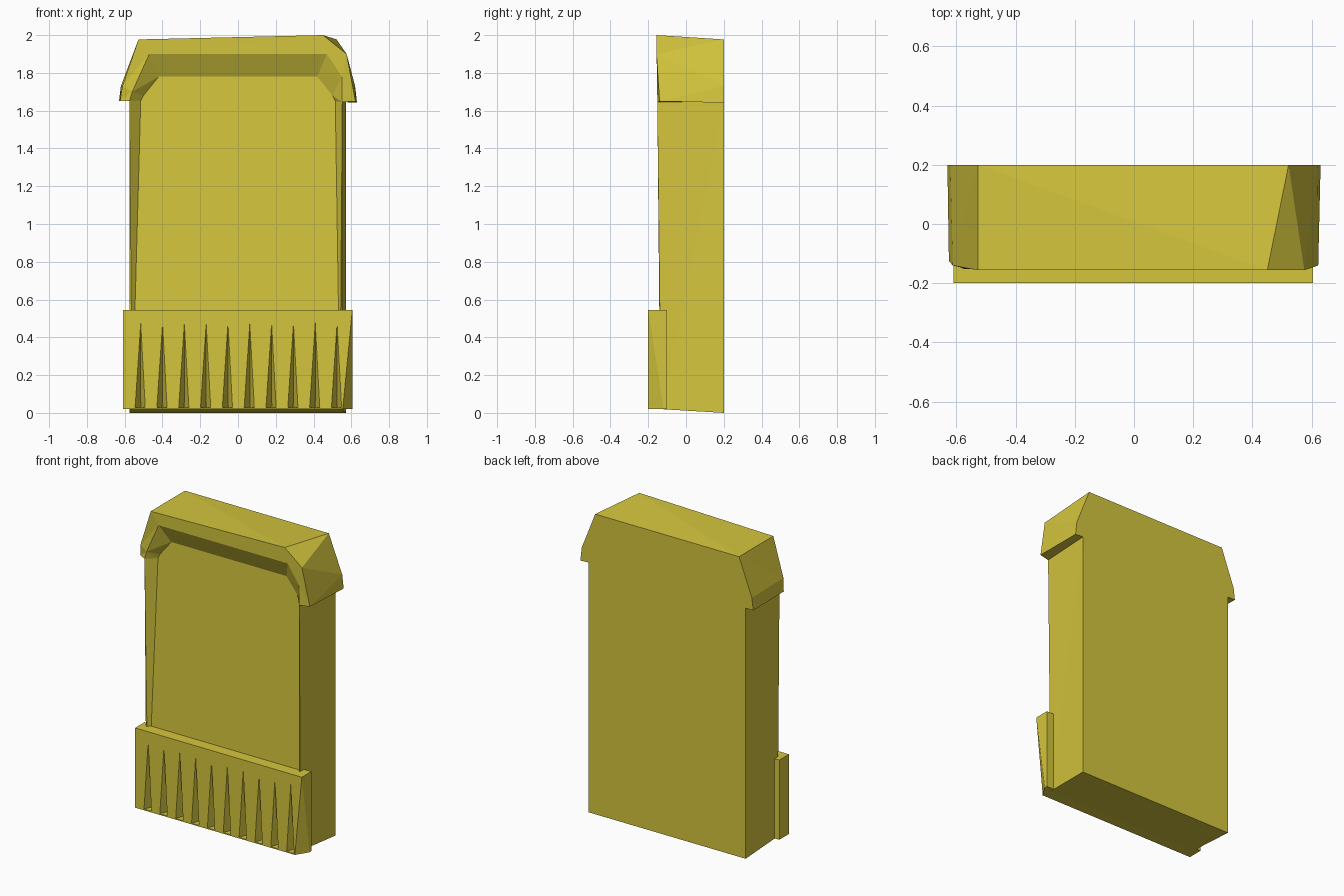
import bpy, bmesh

cube = bpy.data.objects.get("Cube")
if cube:
    bpy.data.objects.remove(cube, do_unlink=True)

mat = bpy.data.materials.new("mustard_yellow")
mat.use_nodes = True
color = (0.66, 0.56, 0.047, 1)
mat.diffuse_color = color
bsdf = mat.node_tree.nodes["Principled BSDF"]
bsdf.inputs["Base Color"].default_value = color
bsdf.inputs["Roughness"].default_value = 0.8


def build(name, polygons):
    """Make a flat shaded object from a list of polygons given as points."""
    bm = bmesh.new()
    for poly in polygons:
        bm.faces.new([bm.verts.new(p) for p in poly])
    bmesh.ops.remove_doubles(bm, verts=bm.verts, dist=0.0005)
    bmesh.ops.triangulate(bm, faces=bm.faces)
    bmesh.ops.recalc_face_normals(bm, faces=bm.faces)
    mesh = bpy.data.meshes.new(name)
    bm.to_mesh(mesh)
    bm.free()
    mesh.materials.append(mat)
    obj = bpy.data.objects.new(name, mesh)
    bpy.context.collection.objects.link(obj)
    return obj


def bridge(a, b, closed=True):
    """Quads between two point rows of equal length."""
    n = len(a)
    return [(a[i], a[(i + 1) % n], b[(i + 1) % n], b[i])
            for i in range(n if closed else n - 1)]


def front_y(z):
    return -0.132 - 0.012 * z


def panel_y(z):
    return -0.137 + 0.024 * z


# Slab: back outline, front rim and sunken panel
back_xz = [(-.575, 0), (-.575, 1.65), (-.56, 1.7), (-.47, 1.9),
           (.47, 1.9), (.56, 1.7), (.572, 1.645), (.572, 0)]
rim_xz = [(-.575, .02), (-.575, 1.65), (-.56, 1.7), (-.47, 1.9),
          (.47, 1.9), (.55, 1.78), (.552, 1.645), (.55, .02)]
panel_xz = [(-.56, .02), (-.515, 1.65), (-.5, 1.68), (-.42, 1.78),
            (.42, 1.78), (.5, 1.68), (.515, 1.65), (.54, .02)]
back = [(x, 0.2, z) for x, z in back_xz]
rim = [(x, front_y(z), z) for x, z in rim_xz]
panel = [(x, panel_y(z), z) for x, z in panel_xz]
build("slab", [back, panel] + bridge(back, rim) + bridge(rim, panel))

# Cap: arched hood wrapped around the top of the slab
outer_back = [(x, 0.2, z) for x, z in
              [(-.63, 1.65), (-.62, 1.73), (-.527, 1.977),
               (.522, 1.977), (.62, 1.73), (.63, 1.642)]]
outer_front = [(-.625, -.125, 1.65), (-.612, -.14, 1.73), (-.527, -.156, 1.977),
               (.45, -.156, 2), (.575, -.156, 1.9), (.622, -.14, 1.65)]
inner_back, inner_front = back[1:7], rim[1:7]
rows = [outer_back, outer_front, inner_front, inner_back]
cap = []
for i in range(4):
    cap += bridge(rows[i], rows[(i + 1) % 4], closed=False)
cap += [[row[0] for row in rows], [row[-1] for row in rows]]
build("cap", cap)

# Fluted base: front face notched by a row of tapering grooves
left, right, low, high = -0.61, 0.605, 0.028, 0.545
front, rear, deep = -0.2, -0.1, -0.13
face = [(left, front, high), (left, front, low)]
floor = [(left, front, low)]
polys = []
for i in range(10):
    x = -0.515 + i * 0.1155
    a, b = (x - 0.03, front, low), (x + 0.024, front, low)
    apex, inner = (x, front, 0.475), (x, deep, low)
    face += [a, apex, b]
    floor += [a, inner, b]
    polys += [(a, apex, inner), (inner, apex, b)]
top_right, end = (right, front, high), (0.555, front, low)
corner = (right, -0.12, low)
rear_low = [(right, rear, low), (left, rear, low)]
rear_high = [(right, rear, high), (left, rear, high)]
polys += [face + [end, top_right],
          floor + [end, corner] + rear_low,
          (top_right, end, corner),
          (top_right, corner, rear_low[0], rear_high[0]),
          (left_top := (left, front, high), top_right, rear_high[0], rear_high[1]),
          (left_top, (left, front, low), rear_low[1], rear_high[1]),
          rear_low + rear_high[::-1]]
build("fluted_base", polys)

# Thin floor plate closing the grooves underneath
plate_top = [(left, front, low), end, corner] + rear_low
plate_bottom = [(x, y, 0.02) for x, y, z in plate_top]
build("base_floor", [plate_top, plate_bottom] + bridge(plate_top, plate_bottom))
